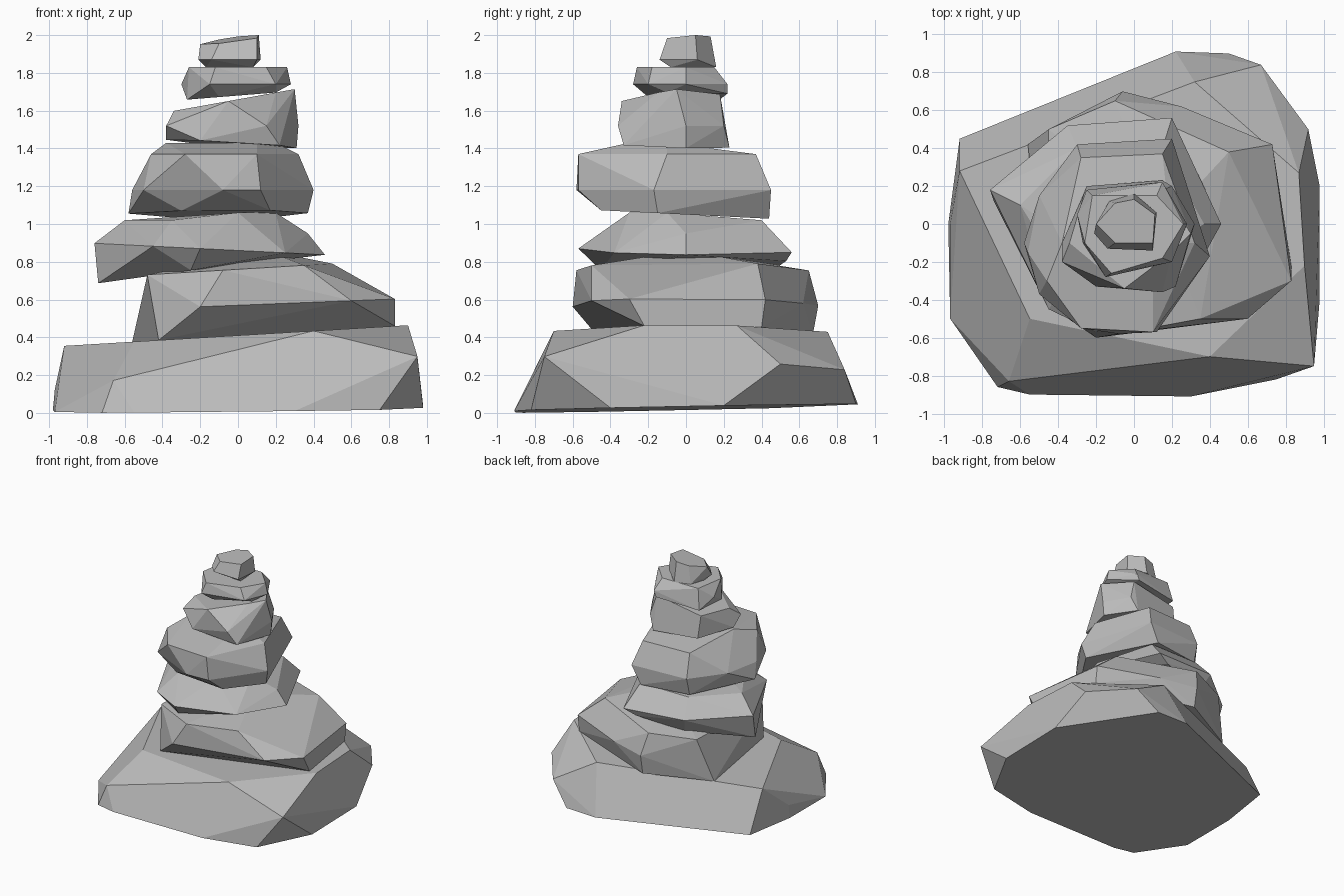
import bpy
import bmesh
import math
from mathutils import Vector

# Remove the default cube only
default_cube = bpy.data.objects.get("Cube")
if default_cube:
    bpy.data.objects.remove(default_cube, do_unlink=True)


def make_material(name, brightness):
    colour = (brightness, brightness, brightness, 1)
    material = bpy.data.materials.new(name)
    material.use_nodes = True
    material.diffuse_color = colour
    shader = material.node_tree.nodes["Principled BSDF"]
    shader.inputs["Base Color"].default_value = colour
    shader.inputs["Roughness"].default_value = .9
    return material


stone_grey = make_material("stone grey", .5)


def layer(height, *outline, tilt_x=0, tilt_y=0):
    """Lay a flat outline on a plane that may tilt along x and y."""
    return [Vector((x, y, height + tilt_x * x + tilt_y * y))
            for x, y in outline]


def make_stone(name, *layers):
    """Wrap a faceted convex boulder round a stack of tilted outlines."""
    bm = bmesh.new()
    for outline in layers:
        for point in outline:
            bm.verts.new(point)
    hull = bmesh.ops.convex_hull(bm, input=bm.verts, use_existing_faces=False)
    spare = set(hull["geom_interior"]) | set(hull["geom_unused"])
    spare_verts = [item for item in spare if isinstance(item, bmesh.types.BMVert)]
    bmesh.ops.delete(bm, geom=spare_verts, context="VERTS")

    # Merge nearly level triangles into broad split-rock facets
    bmesh.ops.dissolve_limit(bm, angle_limit=math.radians(6),
                             verts=bm.verts, edges=bm.edges)
    bmesh.ops.recalc_face_normals(bm, faces=bm.faces)

    mesh = bpy.data.meshes.new(name)
    bm.to_mesh(mesh)
    bm.free()
    mesh.materials.append(stone_grey)
    stone = bpy.data.objects.new(name, mesh)
    bpy.context.collection.objects.link(stone)


# Broad slab on the ground: crown, waist, foot
make_stone(
    "base_stone",
    layer(.41, (-.92, .28), (-.55, -.5), (.4, -.7), (.9, -.22),
          (.87, .27), (.32, .75), tilt_x=.06),
    layer(.2, (-.66, -.83), (.95, -.75), (.92, .5), (.67, .84),
          (-.97, 0), tilt_x=.08, tilt_y=-.03),
    layer(.025, (-.72, -.86), (-.97, -.5), (-.98, 0), (-.92, .45),
          (.22, .91), (.5, .9), (.98, .2), (.98, -.4), (.75, -.82),
          (.3, -.91), (-.55, -.9), tilt_x=.01, tilt_y=.02))

# Wedge that leans down towards the left side: peak, crown, waist, foot
make_stone(
    "second_stone",
    layer(.86, (.15, 0)),
    layer(.76, (-.48, -.35), (-.08, -.58), (.35, -.5), (.5, .38),
          (-.1, .65), (-.45, .5), tilt_x=.06),
    layer(.57, (-.2, -.6), (.6, -.5), (.83, -.3), (.73, .42),
          (.25, .62), (-.06, .7), tilt_x=.04),
    layer(.41, (-.42, -.45), (-.56, .42), (.83, -.22), (.73, .4),
          (-.06, .67), tilt_x=.06))

# Stone overhanging the right side: ridge, crown, shoulder, waist, foot
make_stone(
    "third_stone",
    layer(1.06, (0, -.3), (.2, -.1)),
    layer(1.02, (-.6, .1), (-.35, -.3), (.15, .4), (-.3, .4)),
    layer(.95, (-.1, -.44), (.37, 0)),
    layer(.86, (-.76, .18), (-.45, -.45), (-.2, -.57), (.25, -.38),
          (.46, 0), (.2, .56), (-.35, .52), tilt_x=-.05),
    layer(.79, (-.74, .12), (-.52, -.1), (-.25, -.45), (.4, 0),
          (.1, .53), (-.3, .45), tilt_x=.14))

# Blocky middle stone with an undercut front: ridge, crown, waist, foot
make_stone(
    "fourth_stone",
    layer(1.43, (.1, -.3), (-.38, -.1), (.2, -.1)),
    layer(1.37, (-.46, -.3), (-.28, -.55), (.1, -.57), (.32, -.1),
          (.15, .37), (-.28, .35)),
    layer(1.18, (-.56, -.15), (-.5, -.37), (-.08, -.58), (.12, -.57),
          (.4, -.17), (.2, .45), (-.3, .42), (-.5, .15)),
    layer(1.05, (-.58, -.1), (-.3, -.4), (.17, -.45), (.37, -.15),
          (.12, .44), (-.3, .38), tilt_y=-.05))

# Upright stone with a sloping crown: crown, waist, foot
make_stone(
    "fifth_stone",
    layer(1.66, (-.34, -.1), (-.26, .17), (-.05, -.34), (.2, -.15),
          (.3, -.05), (.15, .18), tilt_x=.18),
    layer(1.52, (-.38, -.2), (.15, -.36), (.32, 0), (.2, .2)),
    layer(1.42, (-.38, -.1), (-.2, -.33), (.22, -.33), (.31, 0),
          (.15, .23), (-.25, .2), tilt_x=-.06, tilt_y=-.03))

# Thin flat stone: crown, waist, foot
make_stone(
    "sixth_stone",
    layer(1.83, (-.22, .15), (-.26, -.1), (-.12, -.26), (.15, -.18),
          (.26, 0), (.12, .15)),
    layer(1.74, (-.3, .05), (-.15, -.28), (.2, -.2), (.28, 0),
          (.15, .22)),
    layer(1.68, (-.27, -.1), (-.1, -.2), (.2, -.1), (.13, .22),
          (-.25, .18), tilt_x=.08))

# Small pebble at the summit: crown, waist, foot
make_stone(
    "top_pebble",
    layer(1.98, (-.2, 0), (-.1, -.1), (.1, -.1), (.11, .05),
          (0, .13), (-.1, .11), tilt_x=.14, tilt_y=.1),
    layer(1.87, (-.21, -.05), (-.14, -.13), (.1, -.14), (.12, .06)),
    layer(1.83, (0, .16), (-.13, .12), (-.17, 0), (.08, -.08)))
